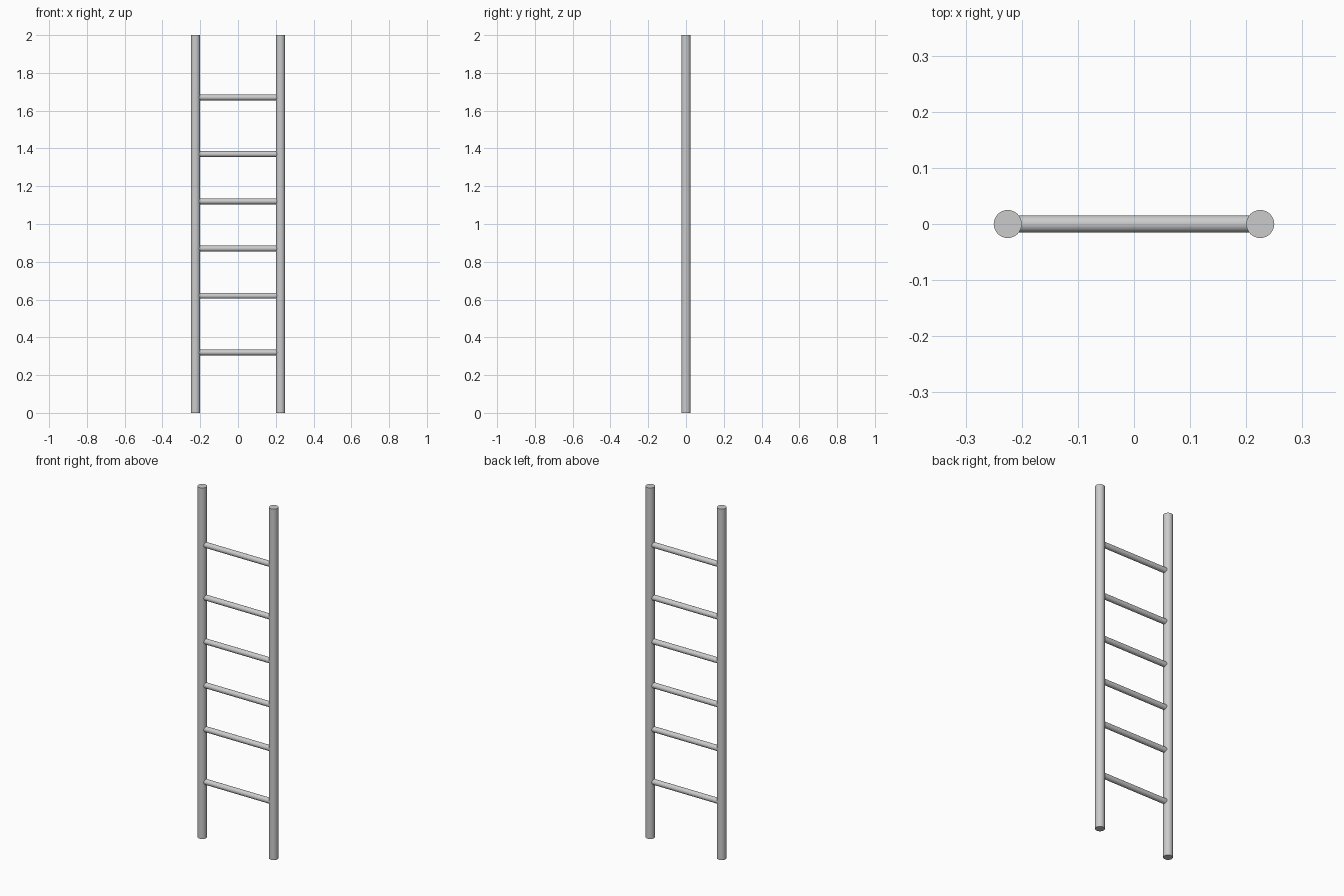
import bpy
from math import pi, radians

if "Cube" in bpy.data.objects:
    bpy.data.objects.remove(bpy.data.objects["Cube"])


def rod(name, radius, length, location, rotation=(0, 0, 0)):
    bpy.ops.mesh.primitive_cylinder_add(
        vertices=32, radius=radius, depth=length, location=location, rotation=rotation)
    obj = bpy.context.object
    obj.name = name
    bpy.ops.object.shade_smooth_by_angle(angle=radians(40))
    return obj


RAIL_X = 0.225

# Upright side rails
for side, sign in (("left", -1), ("right", 1)):
    rod(f"{side}_rail", 0.025, 2.0, (sign * RAIL_X, 0, 1.0))

# Rungs, ending inside the rails
for i, z in enumerate((0.32, 0.62, 0.87, 1.12, 1.37, 1.67), 1):
    rod(f"rung_{i}", 0.0155, 2 * RAIL_X - 0.02, (0, 0, z), (0, pi / 2, 0))
